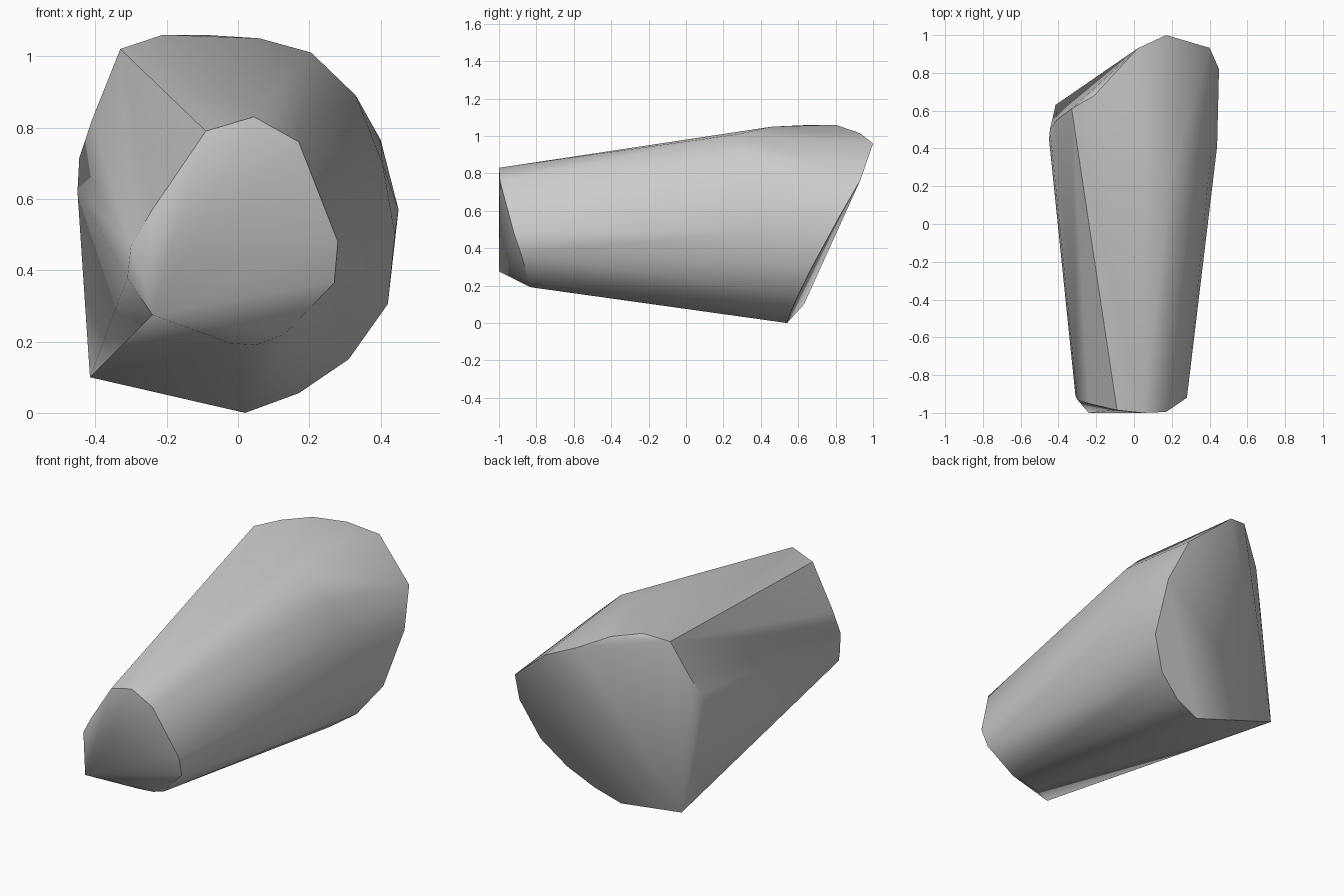
import bpy
import bmesh
import math

default_cube = bpy.data.objects.get("Cube")
if default_cube:
    bpy.data.objects.remove(default_cube, do_unlink=True)


def make_material(name, colour):
    """Create a plain single-colour material."""
    material = bpy.data.materials.new(name)
    material.use_nodes = True
    material.diffuse_color = colour
    shader = material.node_tree.nodes["Principled BSDF"]
    shader.inputs["Base Color"].default_value = colour
    shader.inputs["Roughness"].default_value = 0.6
    return material


def rear_plane(x, z):
    """Depth of the slanted flat rear cut at a given profile point."""
    return 0.542 - 0.081 * x + 0.553 * z


def build_hull(name, points, material):
    """Wrap a set of outline points in a closed convex skin."""
    mesh = bpy.data.meshes.new(name)
    bm = bmesh.new()
    for point in points:
        bm.verts.new(point)
    result = bmesh.ops.convex_hull(bm, input=bm.verts)
    # Drop any points that ended up inside the skin
    loose = [v for v in bm.verts if not v.link_faces]
    bmesh.ops.delete(bm, geom=loose, context='VERTS')
    bmesh.ops.recalc_face_normals(bm, faces=bm.faces)
    bm.to_mesh(mesh)
    bm.free()
    obj = bpy.data.objects.new(name, mesh)
    bpy.context.collection.objects.link(obj)
    mesh.materials.append(material)
    return obj


# Narrow front end, outlined around its pointed lower corner
front_outline = [
    (-0.24, -1, 0.275), (-0.31, -0.91, 0.38), (-0.3, -0.93, 0.47),
    (-0.24, -0.95, 0.57), (-0.09, -0.985, 0.79), (0.045, -1, 0.83),
    (0.17, -0.995, 0.76), (0.28, -0.92, 0.48), (0.27, -0.88, 0.365),
    (0.13, -0.84, 0.22), (0.05, -0.82, 0.19), (-0.02, -0.84, 0.195),
]

# Flat slanted rear cut, given as x and z on its plane
rear_profile = [
    (-0.415, 0.1), (0.02, 0), (0.17, 0.055), (0.31, 0.15),
    (0.42, 0.305), (0.45, 0.57), (0.4, 0.765),
]
rear_outline = [(x, rear_plane(x, z), z) for x, z in rear_profile]

# Upper rear rim, above the flat cut
upper_rim = [
    (0.17, 1, 0.96), (0.02, 0.93, 1.015), (-0.1, 0.8, 1.06),
    (-0.21, 0.68, 1.06), (-0.33, 0.61, 1.02),
]

# Rounded shoulders along the widest part of the body
shoulders = [
    (0.06, 0.46, 1.05), (0.205, 0.28, 1.01), (0.33, 0.33, 0.89),
    (0.405, 0.36, 0.7), (0.44, 0.41, 0.5),
    (-0.41, 0.55, 0.82), (-0.445, 0.5, 0.715), (-0.45, 0.45, 0.62),
]

grey = make_material("plain grey", (0.6, 0.6, 0.6, 1))
body = build_hull("tapered_body",
                  front_outline + rear_outline + upper_rim + shoulders, grey)

# Smooth sides with crisp edges around both ends
bpy.ops.object.select_all(action='DESELECT')
body.select_set(True)
bpy.context.view_layer.objects.active = body
bpy.ops.object.shade_smooth_by_angle(angle=math.radians(35))
